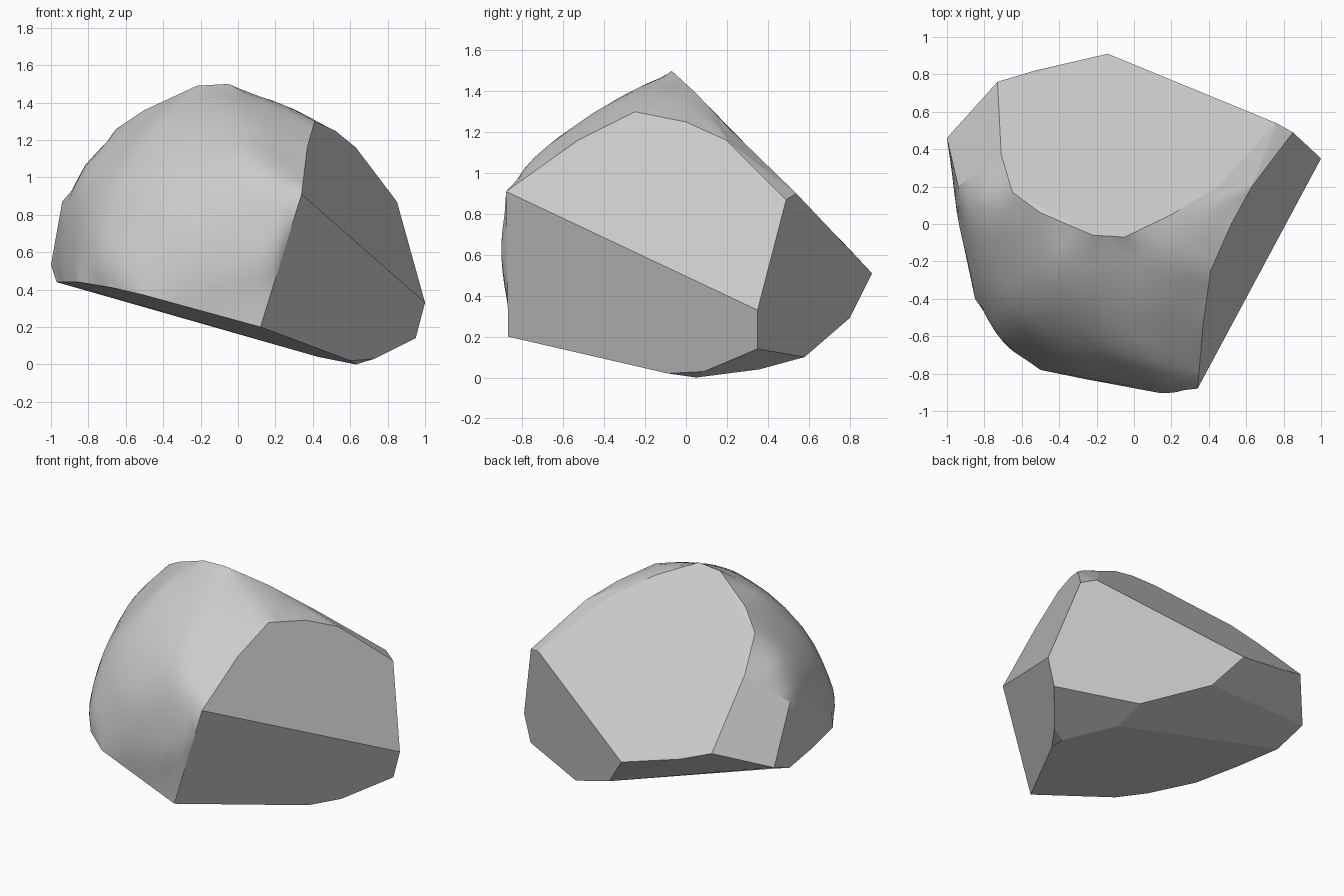
import bpy
import bmesh
import math
from mathutils import Vector, noise

cube = bpy.data.objects.get("Cube")
if cube:
    bpy.data.objects.remove(cube, do_unlink=True)

# Corners of the cleanly broken right, back and bottom planes
broken_corners = [
    (1, .35, .33), (.95, .35, .14), (.73, .09, .03), (.6, -.09, .02),
    (.63, .05, 0), (.43, .36, .04), (.44, .58, .1), (.03, .8, .29),
    (-.14, .91, .51), (.76, .54, .9), (.85, .49, .87), (.34, -.88, .91),
    (.12, -.87, .2), (-.53, .82, .6), (-.73, .76, .67),
]
# Upper rim, where the right and back planes meet the worn crown
upper_rim = [
    (.37, -.53, 1.16), (.41, -.25, 1.3), (.52, 0, 1.25), (.63, .2, 1.16),
    (.45, .2, 1.23), (.2, .05, 1.39), (-.05, -.07, 1.5), (-.22, -.06, 1.49),
    (-.5, .06, 1.36), (-.65, .17, 1.26), (-.71, .37, 1.06),
]
# Lower rim, where the worn side meets the sloping underside
lower_rim = [
    (-1, .46, .53), (-.97, .25, .44), (-.92, -.07, .44), (-.85, -.4, .44),
    (-.67, -.66, .41), (-.5, -.78, .37), (-.2, -.82, .29),
]
# Worn, rounded front and left side
worn_side = [
    (.2, -.91, .6), (.1, -.83, 1), (0, -.62, 1.18), (-.1, -.3, 1.41),
    (-.4, -.74, .75), (-.5, -.46, 1.14), (-.74, -.57, .7), (-.8, -.2, .98),
    (-.94, .2, .87), (-.83, .12, 1.07), (-.4, -.2, 1.33),
]


def is_broken(n):
    """Broken planes face down, to the back or hard to the right."""
    return n.z < -.3 or n.y > .45 or n.x > .75


# Wrap the corners in a closed hull
bm = bmesh.new()
for co in broken_corners + upper_rim + lower_rim + worn_side:
    bm.verts.new(co)
hull = bmesh.ops.convex_hull(bm, input=bm.verts[:])
spare = {g for key in ("geom_interior", "geom_unused") for g in hull[key]
         if isinstance(g, bmesh.types.BMVert)}
bmesh.ops.delete(bm, geom=list(spare), context="VERTS")
bmesh.ops.recalc_face_normals(bm, faces=bm.faces[:])
bm.normal_update()
for face in bm.faces:
    face.smooth = not is_broken(face.normal)


def merge_broken():
    """Join nearly level triangles inside each broken plane."""
    level = [e for e in bm.edges if len(e.link_faces) == 2
             and not any(f.smooth for f in e.link_faces)]
    bmesh.ops.dissolve_limit(bm, angle_limit=math.radians(8),
                             verts=[], edges=level)


merge_broken()

# Refine the worn surface, swell it a little, then soften and roughen it
worn_edges = list({e for f in bm.faces if f.smooth for e in f.edges})
bmesh.ops.subdivide_edges(bm, edges=worn_edges, cuts=3, use_grid_fill=True)
bm.normal_update()
merge_broken()
inner = [v for v in bm.verts if v.link_faces
         and all(f.smooth for f in v.link_faces)]
for v in inner:
    v.co += v.normal * .015
for step in range(5):
    bmesh.ops.smooth_vert(bm, verts=inner, factor=.5,
                          use_axis_x=True, use_axis_y=True, use_axis_z=True)
bm.normal_update()
for v in inner:
    v.co += v.normal * noise.noise(v.co * 3 + Vector((2, 5, 1))) * .015
bmesh.ops.recalc_face_normals(bm, faces=bm.faces[:])

mesh = bpy.data.meshes.new("boulder")
bm.to_mesh(mesh)
bm.free()
boulder = bpy.data.objects.new("boulder", mesh)
bpy.context.collection.objects.link(boulder)

# Plain grey stone
stone = bpy.data.materials.new("grey_stone")
stone.use_nodes = True
grey = (.6, .6, .6, 1)
stone.diffuse_color = grey
stone.node_tree.nodes["Principled BSDF"].inputs["Base Color"].default_value = grey
mesh.materials.append(stone)
